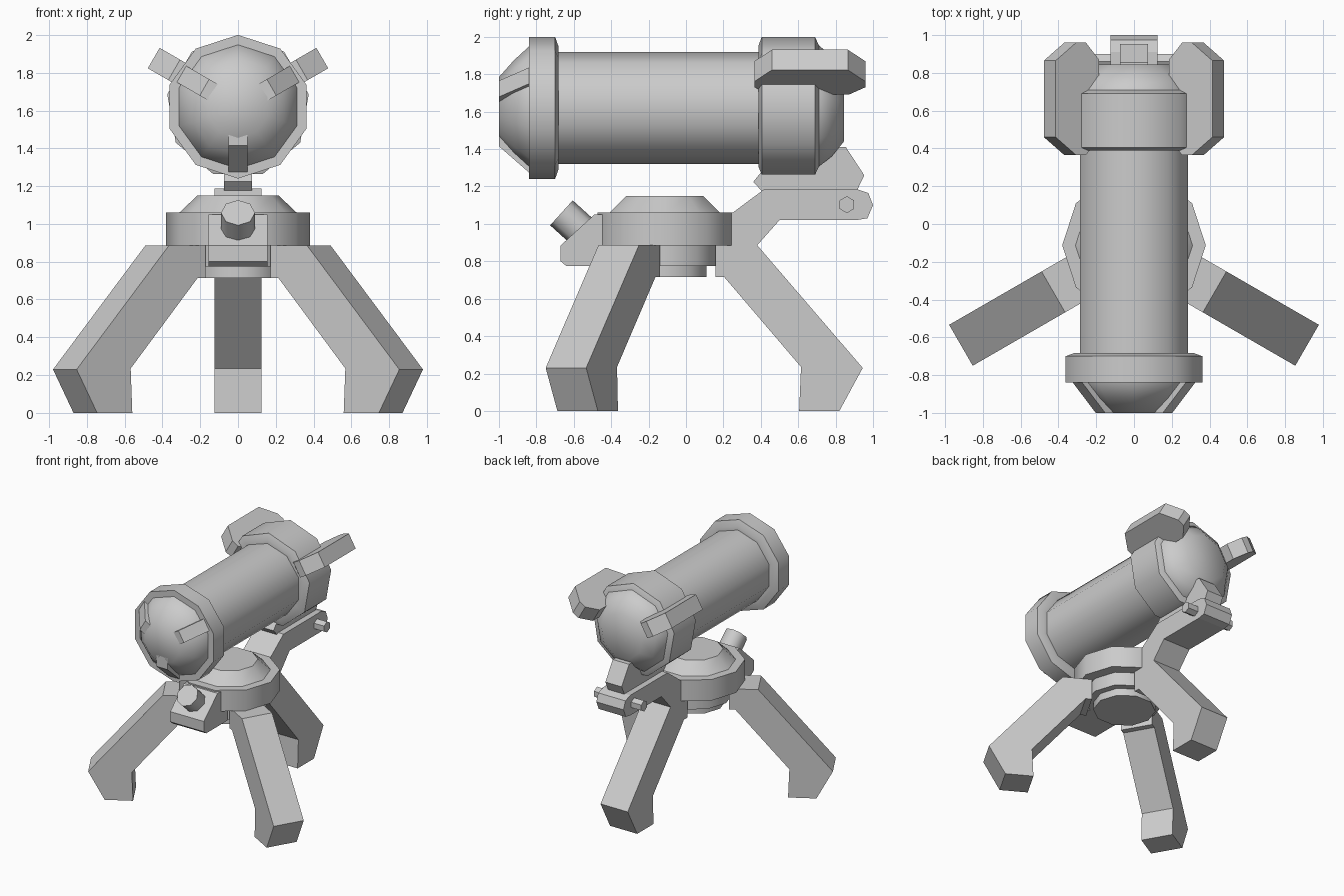
import bpy, bmesh
from math import radians, cos, sin, pi
from mathutils import Matrix, Vector

if "Cube" in bpy.data.objects:
    bpy.data.objects.remove(bpy.data.objects["Cube"])

CY = -0.113                      # base centre in y
CZ = 1.62                        # tube axis height
TUBE = Matrix(((0, 1, 0, 0), (0, 0, 1, 0), (1, 0, 0, CZ), (0, 0, 0, 1)))
BASE = Matrix.Translation((0, CY, 0))


def finish(name, bm, smooth):
    bmesh.ops.recalc_face_normals(bm, faces=bm.faces)
    me = bpy.data.meshes.new(name)
    bm.to_mesh(me)
    bm.free()
    ob = bpy.data.objects.new(name, me)
    bpy.context.collection.objects.link(ob)
    if smooth:
        bpy.ops.object.select_all(action='DESELECT')
        ob.select_set(True)
        bpy.context.view_layer.objects.active = ob
        bpy.ops.object.shade_smooth_by_angle(angle=radians(smooth))
    return ob


def lathe(name, profile, sides, mat, smooth=42):
    """Closed solid of revolution from (height, radius) points, first vertex on local x."""
    bm = bmesh.new()
    rings = []
    for h, r in profile:
        rings.append([bm.verts.new(mat @ Vector((r * cos(2 * pi * i / sides), r * sin(2 * pi * i / sides), h)))
                      for i in range(sides)])
    for a, b in zip(rings, rings[1:]):
        for i in range(sides):
            j = (i + 1) % sides
            bm.faces.new((a[i], a[j], b[j], b[i]))
    bm.faces.new(rings[0])
    bm.faces.new(rings[-1])
    return finish(name, bm, smooth)


def prism(name, pts, half, mat=Matrix()):
    """Side profile of (y, z) points with thickness along x."""
    bm = bmesh.new()
    sides = [[bm.verts.new(mat @ Vector((x, y, z))) for y, z in pts] for x in (-half, half)]
    bm.faces.new(sides[0])
    bm.faces.new(sides[1])
    for i in range(len(pts)):
        j = (i + 1) % len(pts)
        bm.faces.new((sides[0][i], sides[0][j], sides[1][j], sides[1][i]))
    return finish(name, bm, 0)


def around_tube(deg):
    return Matrix.Translation((0, 0, CZ)) @ Matrix.Rotation(radians(deg), 4, 'Y')


# Tube with front and rear heads
lathe("tube", [(-0.75, 0.30), (0.5, 0.30)], 10, TUBE)
lathe("front_collar", [(-0.682, 0.29), (-0.682, 0.33), (-0.70, 0.38), (-0.84, 0.38), (-0.84, 0.29)], 10, TUBE)
lathe("front_dome", [(-0.80, 0.328), (-0.84, 0.328), (-0.92, 0.255), (-1.0, 0.165)], 10, TUBE, 60)
lathe("rear_collar", [(0.388, 0.29), (0.388, 0.335), (0.405, 0.38), (0.69, 0.38), (0.71, 0.335), (0.71, 0.29)], 9, TUBE)
lathe("rear_dome", [(0.68, 0.335), (0.71, 0.335), (0.78, 0.275), (0.845, 0.19)], 9, TUBE, 60)

# Ribs on the front dome, fins on the rear collar
for k, deg in enumerate((60, 180, 300)):
    prism(f"front_rib_{k}", [(-0.82, 0.345), (-0.84, 0.345), (-1.0, 0.205), (-1.0, 0.11), (-0.82, 0.11)],
          0.05, around_tube(deg))
for side, deg in (("right", 60), ("left", 300)):
    prism(f"fin_{side}", [(0.46, 0.515), (0.865, 0.515), (0.96, 0.39), (0.96, 0.33), (0.87, 0.25),
                          (0.45, 0.25), (0.365, 0.33), (0.365, 0.39)], 0.0625, around_tube(deg))

# Turntable base
lathe("base", [(0.715, 0.235), (0.775, 0.235), (0.775, 0.29), (0.885, 0.29), (0.885, 0.38),
               (1.06, 0.38), (1.06, 0.31), (1.15, 0.215)], 10, BASE)

# Legs
leg = [(0.27, 0.887), (0.27, 0.715), (0.318, 0.715), (0.728, 0.235), (0.718, 0), (0.933, 0),
       (1.058, 0.23), (0.493, 0.887)]
for name, deg in (("rear", 0), ("left", 120), ("right", -120)):
    prism(f"leg_{name}", leg, 0.125, BASE @ Matrix.Rotation(radians(deg), 4, 'Z'))

# Rear support arm, tube bracket and hinge bolt
prism("support_arm", [(0.15, 0.885), (0.15, 1.06), (0.25, 1.06), (0.42, 1.187), (0.91, 1.187), (0.975, 1.165),
                      (1.0, 1.1), (0.97, 1.03), (0.91, 1.02), (0.50, 1.02), (0.38, 0.885)], 0.125)
prism("tube_bracket", [(0.41, 1.17), (0.36, 1.225), (0.42, 1.30), (0.7, 1.42), (0.855, 1.41),
                       (0.953, 1.26), (0.91, 1.17)], 0.075)
lathe("hinge_bolt", [(-0.217, 0.045), (0.217, 0.045)], 6,
      Matrix.Translation((0, 0.86, 1.103)) @ Matrix.Rotation(radians(90), 4, 'Y'), 0)

# Front control housing and tilted knob
prism("control_housing", [(-0.36, 1.05), (-0.49, 1.05), (-0.67, 0.885), (-0.67, 0.80), (-0.64, 0.775),
                          (-0.36, 0.775)], 0.155)
axis = Vector((0, -0.74, 0.67)).normalized()
knob_mat = Matrix.Translation((0, -0.54, 0.945)) @ axis.to_track_quat('Z', 'Y').to_matrix().to_4x4()
lathe("knob", [(0, 0.09), (0.17, 0.09)], 8, knob_mat, 50)
